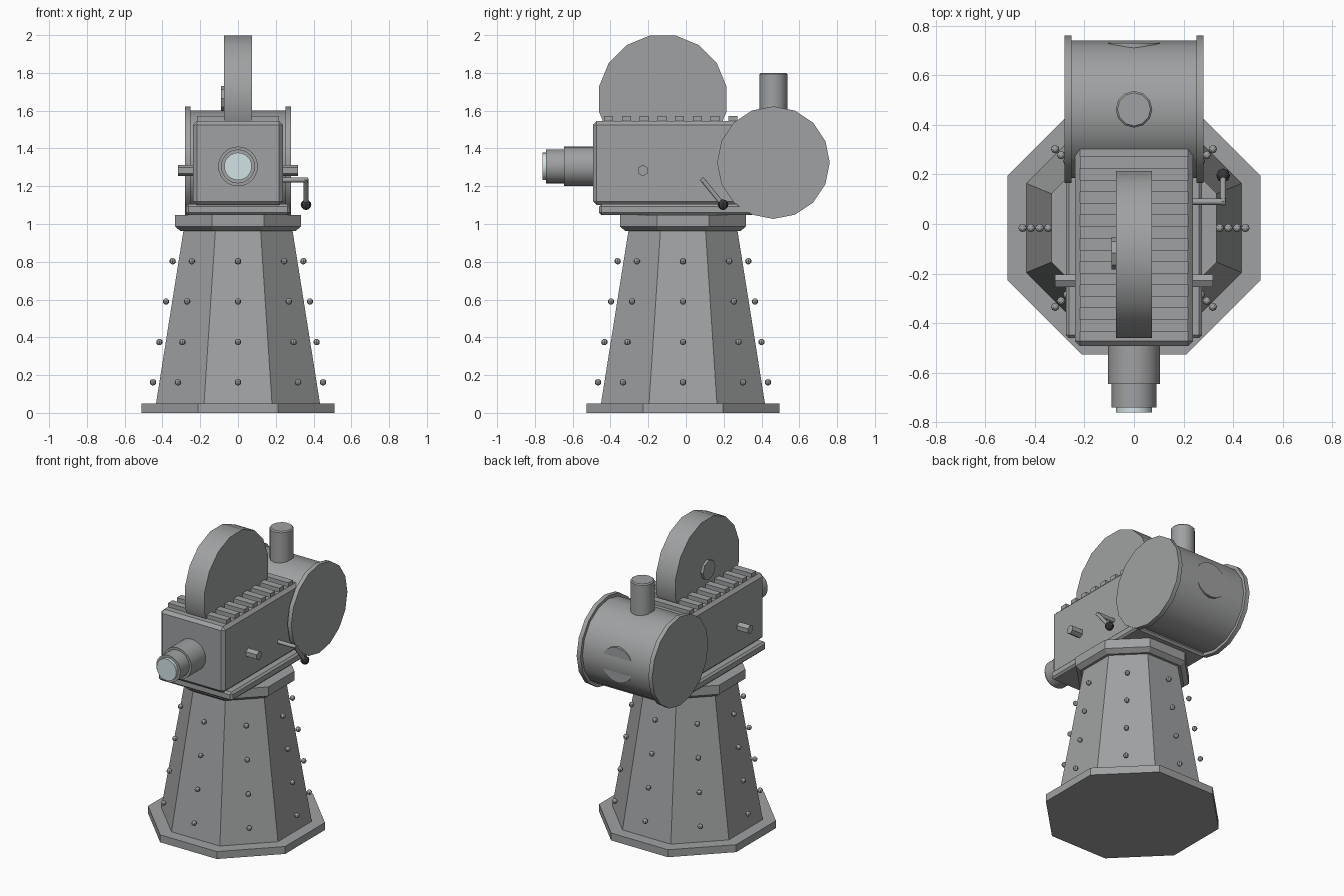
import bpy, bmesh
from math import pi, cos, sin, radians
from mathutils import Matrix, Vector

if "Cube" in bpy.data.objects:
    bpy.data.objects.remove(bpy.data.objects["Cube"])

OCT = 1 / cos(pi / 8)      # apothem to corner radius of an octagon
CY = -0.016                # centre of the stand in y


def material(name, rgb):
    m = bpy.data.materials.new(name)
    m.diffuse_color = (*rgb, 1)
    m.use_nodes = True
    m.node_tree.nodes["Principled BSDF"].inputs["Base Color"].default_value = m.diffuse_color
    return m


METAL = material("dark_grey_metal", (0.35, 0.355, 0.36))
GLASS = material("pale_glass", (0.65, 0.76, 0.78))
DARK = material("dark_grip", (0.04, 0.04, 0.045))


def finish(name, bm, mat=None, smooth=None, bevel=0):
    me = bpy.data.meshes.new(name)
    bm.to_mesh(me)
    bm.free()
    ob = bpy.data.objects.new(name, me)
    bpy.context.collection.objects.link(ob)
    me.materials.append(mat or METAL)
    if bevel:
        b = ob.modifiers.new("bevel", 'BEVEL')
        b.width, b.segments = bevel, 1
    if smooth:
        bpy.context.view_layer.objects.active = ob
        ob.select_set(True)
        bpy.ops.object.shade_smooth_by_angle(angle=radians(smooth))
        ob.select_set(False)
    return ob


def add_rod(bm, a, b, r1, r2=None, n=16, phase=0):
    # cylinder or cone running from point a to point b
    a, b = Vector(a), Vector(b)
    d = b - a
    m = (Matrix.Translation((a + b) / 2)
         @ Vector((0, 0, 1)).rotation_difference(d).to_matrix().to_4x4()
         @ Matrix.Rotation(phase, 4, 'Z'))
    bmesh.ops.create_cone(bm, cap_ends=True, segments=n, radius1=r1,
                          radius2=r1 if r2 is None else r2,
                          depth=d.length, matrix=m)


def rod(name, a, b, r, n=16, phase=0, mat=None, smooth=35):
    bm = bmesh.new()
    add_rod(bm, a, b, r, None, n, phase)
    return finish(name, bm, mat, smooth)


def add_box(bm, lo, hi):
    lo, hi = Vector(lo), Vector(hi)
    m = Matrix.Translation((lo + hi) / 2) @ Matrix.Diagonal((*(hi - lo), 1))
    bmesh.ops.create_cube(bm, size=1, matrix=m)


def box(name, lo, hi, bevel=0):
    bm = bmesh.new()
    add_box(bm, lo, hi)
    return finish(name, bm, bevel=bevel)


def octagon(name, z0, z1, r0, r1):
    bm = bmesh.new()
    add_rod(bm, (0, CY, z0), (0, CY, z1), r0 * OCT, r1 * OCT, 8, pi / 8)
    return finish(name, bm)


# octagonal stand
octagon("base_plate", 0, 0.05, 0.51, 0.51)
octagon("tapered_stand", 0.05, 0.97, 0.434, 0.288)
octagon("collar_underside", 0.963, 0.987, 0.305, 0.334)
octagon("collar", 0.987, 1.048, 0.334, 0.334)

# four rows of rivets on the eight stand faces
bm = bmesh.new()
for z, r in ((0.162, 0.45), (0.375, 0.416), (0.59, 0.381), (0.803, 0.346)):
    for k in range(8):
        a = k * pi / 4
        bmesh.ops.create_uvsphere(
            bm, u_segments=8, v_segments=6, radius=0.017,
            matrix=Matrix.Translation((r * cos(a), CY + r * sin(a), z)))
finish("stand_rivets", bm)

# body with mounting plate and roof slats
box("mounting_plate", (-0.275, -0.46, 1.048), (0.275, 0.36, 1.105), 0.012)
box("projector_body", (-0.238, -0.493, 1.1), (0.238, 0.36, 1.545), 0.02)
bm = bmesh.new()
for k in range(8):
    y = -0.41 + 0.094 * k
    add_box(bm, (-0.217, y - 0.024, 1.53), (0.217, y + 0.024, 1.572))
finish("roof_slats", bm)

# film reel case standing in the roof
rod("reel_case", (-0.073, -0.123, 1.661), (0.073, -0.123, 1.661), 0.344, 16, pi / 16)
rod("reel_hub", (-0.09, -0.118, 1.665), (-0.06, -0.118, 1.665), 0.066, 8)

# lamp drum with end rims, chimney and rear disc
DY, DZ = 0.463, 1.325
rod("lamp_drum", (-0.27, DY, DZ), (0.27, DY, DZ), 0.277)
for side, s in (("right", 1), ("left", -1)):
    rod(side + "_drum_rim", (s * 0.252, DY, DZ), (s * 0.281, DY, DZ), 0.298)
rod("rear_disc", (0, 0.65, DZ), (0, 0.73, DZ), 0.118)
chimney = rod("chimney", (0, DY, 1.55), (0, DY, 1.8), 0.074, 12)
bev = chimney.modifiers.new("bevel", 'BEVEL')
bev.width, bev.segments = 0.007, 1
bev.angle_limit = radians(50)

# lens barrel in three steps
for name, y0, y1, r, mat in (("lens_barrel", -0.48, -0.645, 0.105, None),
                             ("lens_ring", -0.63, -0.74, 0.09, None),
                             ("lens_glass", -0.72, -0.76, 0.073, GLASS)):
    rod(name, (0, y0, 1.305), (0, y1, 1.305), r, 24, mat=mat)

# side knobs
for side, s in (("right", 1), ("left", -1)):
    rod(side + "_knob", (s * 0.22, -0.229, 1.283), (s * 0.318, -0.229, 1.283),
        0.03, 6, pi / 6, smooth=None)

# hand crank
bm = bmesh.new()
add_rod(bm, (0.22, 0.09, 1.233), (0.37, 0.09, 1.233), 0.013, n=8)
add_rod(bm, (0.36, 0.083, 1.24), (0.36, 0.193, 1.105), 0.012, n=8)
finish("crank_arm", bm, smooth=50)
bm = bmesh.new()
bmesh.ops.create_uvsphere(bm, u_segments=8, v_segments=6, radius=0.028,
                          matrix=Matrix.Translation((0.36, 0.196, 1.102)))
finish("crank_grip", bm, DARK)
